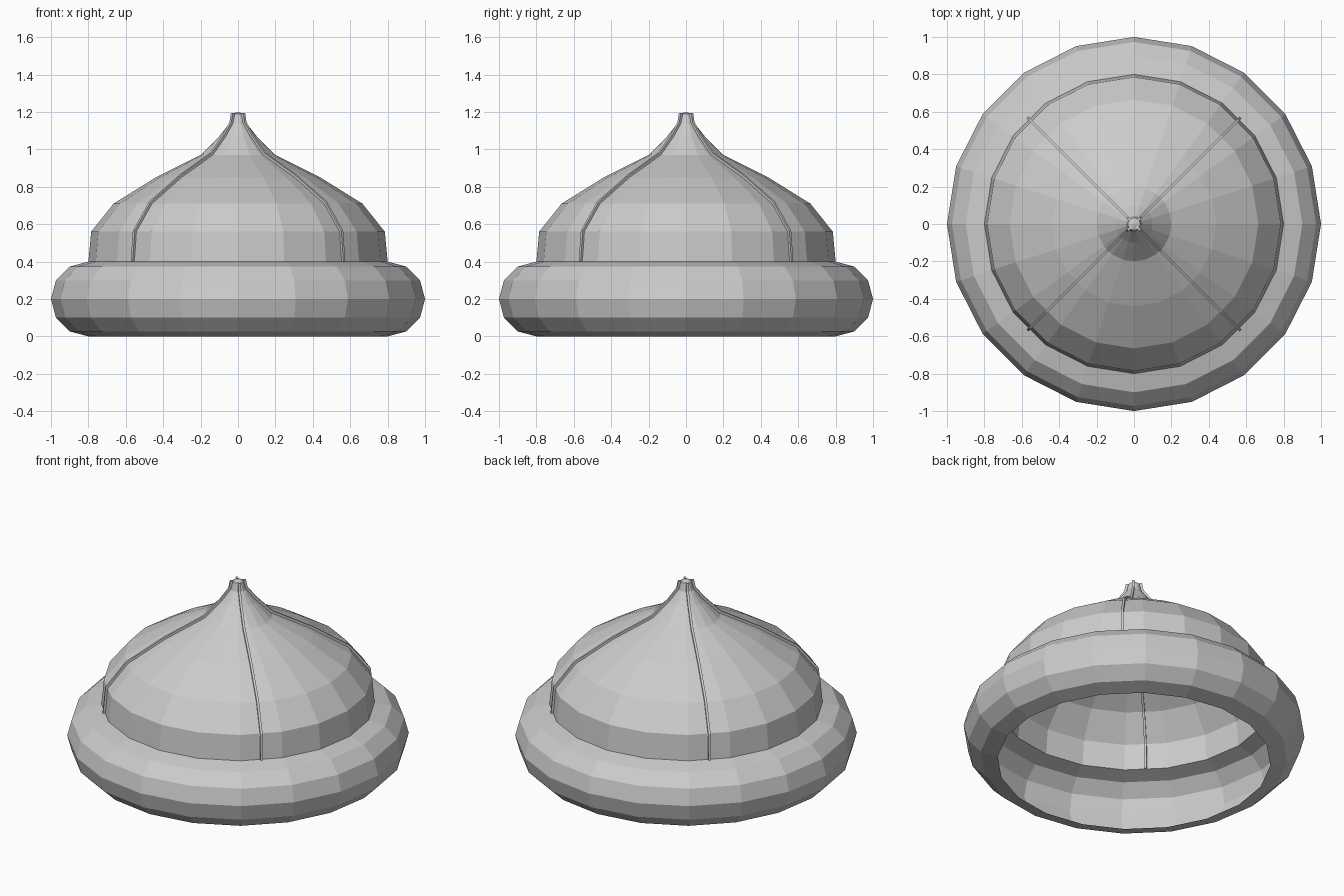
import bpy, bmesh, math
from mathutils import Vector

if "Cube" in bpy.data.objects:
    bpy.data.objects.remove(bpy.data.objects["Cube"])

SIDES = 20


def finish(bm, name):
    mesh = bpy.data.meshes.new(name)
    bm.to_mesh(mesh)
    bm.free()
    ob = bpy.data.objects.new(name, mesh)
    bpy.context.collection.objects.link(ob)
    return ob


def lathe(name, profile):
    """Spin an (r, z) profile, listed from bottom to top, into an open shell."""
    bm = bmesh.new()
    rings = []
    for r, z in profile:
        if r == 0:
            rings.append([bm.verts.new((0, 0, z))] * SIDES)
        else:
            rings.append([bm.verts.new((r * math.cos(a), r * math.sin(a), z))
                          for a in (math.tau * i / SIDES for i in range(SIDES))])
    for lo, hi in zip(rings, rings[1:]):
        for i in range(SIDES):
            j = (i + 1) % SIDES
            quad = [lo[i], lo[j], hi[j], hi[i]]
            bm.faces.new(list(dict.fromkeys(quad)))
    return finish(bm, name)


def seam(name, path, angle, width=0.014, depth=0.028):
    """Thin rectangular rail following the dome profile at one angle."""
    out = Vector((math.cos(angle), math.sin(angle), 0))
    side = Vector((-out.y, out.x, 0)) * width / 2
    pts = [Vector(p) for p in path]
    bm = bmesh.new()
    rings = []
    for i, p in enumerate(pts):
        t = (pts[min(i + 1, len(pts) - 1)] - pts[max(i - 1, 0)]).normalized()
        n = Vector((t.y, -t.x)) if 0 < i < len(pts) - 1 else Vector((1, 0))
        ring = []
        for d, s in ((-1, -1), (1, -1), (1, 1), (-1, 1)):
            q = p + n * d * depth / 2
            ring.append(bm.verts.new(out * q.x + Vector((0, 0, q.y)) + side * s))
        rings.append(ring)
    for a, b in zip(rings, rings[1:]):
        for i in range(4):
            j = (i + 1) % 4
            bm.faces.new((a[i], a[j], b[j], b[i]))
    bm.faces.new(rings[0])
    bm.faces.new(rings[-1])
    bmesh.ops.recalc_face_normals(bm, faces=bm.faces)
    return finish(bm, name)


# Rolled brim: outer half of a ring, hollow inside
lathe("brim", [(0.8 + 0.2 * math.cos(a), 0.2 + 0.2 * math.sin(a))
               for a in (math.radians(-90 + 30 * k) for k in range(7))])

# Domed crown drawn up to a point
crown = [(0.8, 0.4), (0.785, 0.56), (0.665, 0.71), (0.44, 0.85),
         (0.2, 0.97), (0.1, 1.07), (0.045, 1.14), (0.033, 1.19)]
lathe("crown", crown + [(0, 1.2)])

# Four raised seams, on the middle of the facets
flat = math.cos(math.pi / SIDES)
path = [(r * flat, z) for r, z in crown[:-1]] + [(0.033, 1.195)]
for k in range(4):
    seam(f"seam_{k + 1}", path, math.radians(45 + 90 * k))
